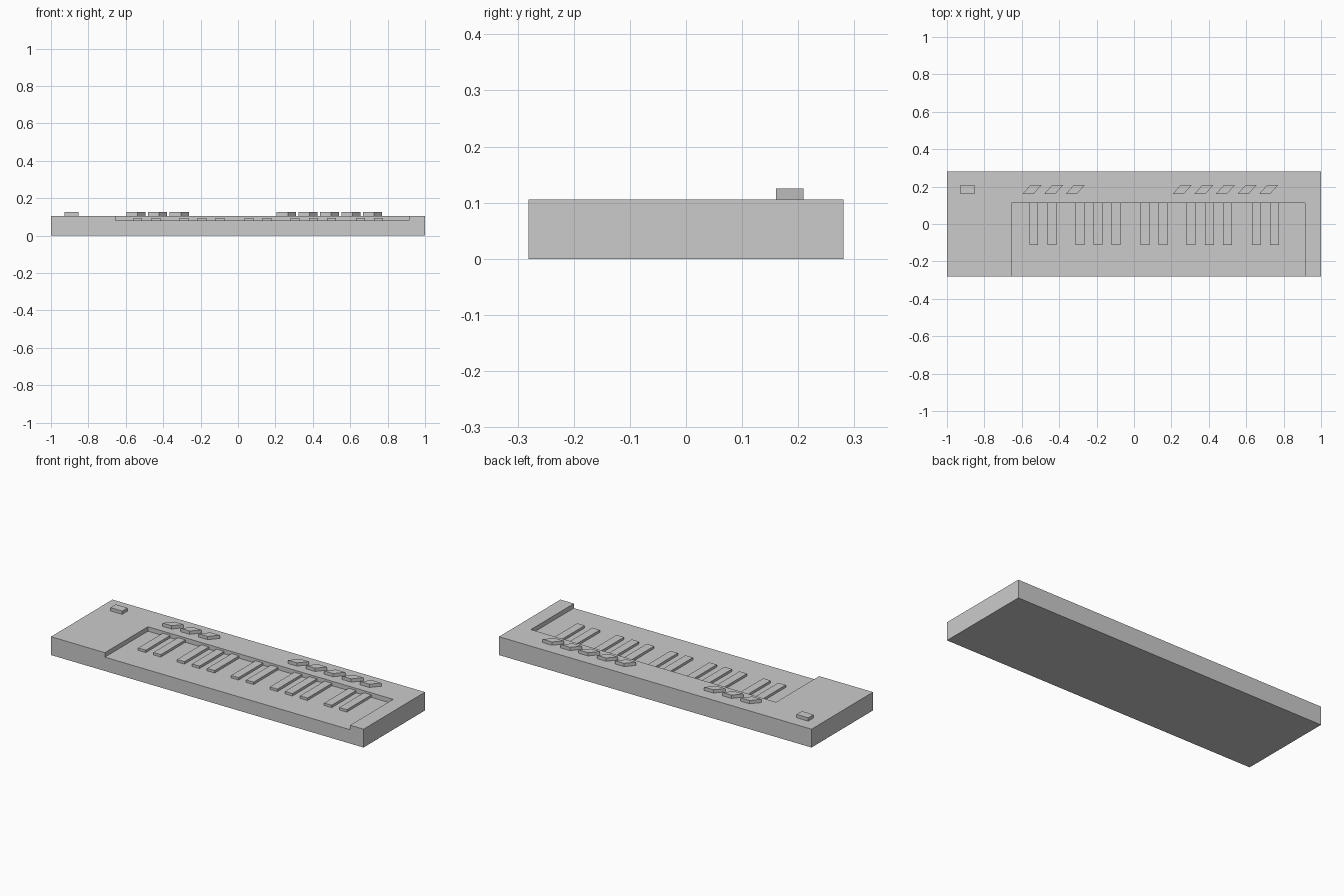
import bpy, bmesh

if "Cube" in bpy.data.objects:
    bpy.data.objects.remove(bpy.data.objects["Cube"])

TOP, FLOOR = 0.106, 0.08


def prism(name, outline, z0, z1):
    """Extrude a flat xy outline from z0 to z1."""
    bm = bmesh.new()
    face = bm.faces.new([bm.verts.new((x, y, z0)) for x, y in outline])
    ext = bmesh.ops.extrude_face_region(bm, geom=[face])["geom"]
    for v in ext:
        if isinstance(v, bmesh.types.BMVert):
            v.co.z = z1
    bmesh.ops.recalc_face_normals(bm, faces=bm.faces)
    mesh = bpy.data.meshes.new(name)
    bm.to_mesh(mesh)
    bm.free()
    obj = bpy.data.objects.new(name, mesh)
    bpy.context.collection.objects.link(obj)
    return obj


def box(name, x0, x1, y0, y1, z0, z1):
    return prism(name, [(x0, y0), (x1, y0), (x1, y1), (x0, y1)], z0, z1)


# Casing with a key bed recessed into the front edge
body = box("keyboard_body", -1, 1, -0.281, 0.281, 0, TOP)
cutter = box("key_bed_cutter", -0.655, 0.914, -0.4, 0.112, FLOOR, 0.2)
cut = body.modifiers.new("key_bed", "BOOLEAN")
cut.operation = "DIFFERENCE"
cut.solver = "EXACT"
cut.object = cutter
bpy.context.view_layer.objects.active = body
bpy.ops.object.modifier_apply(modifier=cut.name)
bpy.data.objects.remove(cutter)

# Raised black keys in groups of two and three
groups = [(-0.56, 2), (-0.312, 3), (0.034, 2), (0.282, 3), (0.63, 2)]
for start, count in groups:
    for i in range(count):
        x = start + i * 0.0965
        box("black_key", x, x + 0.048, -0.112, 0.112, FLOOR, 0.094)

# Slanted control buttons behind the keys
for start, count in [(-0.596, 3), (0.207, 5)]:
    for i in range(count):
        x = start + i * 0.1155
        prism("slanted_button", [(x, 0.16), (x + 0.059, 0.16),
                                 (x + 0.102, 0.209), (x + 0.043, 0.209)], TOP, 0.125)

# Power button
box("power_button", -0.928, -0.853, 0.16, 0.209, TOP, 0.125)
